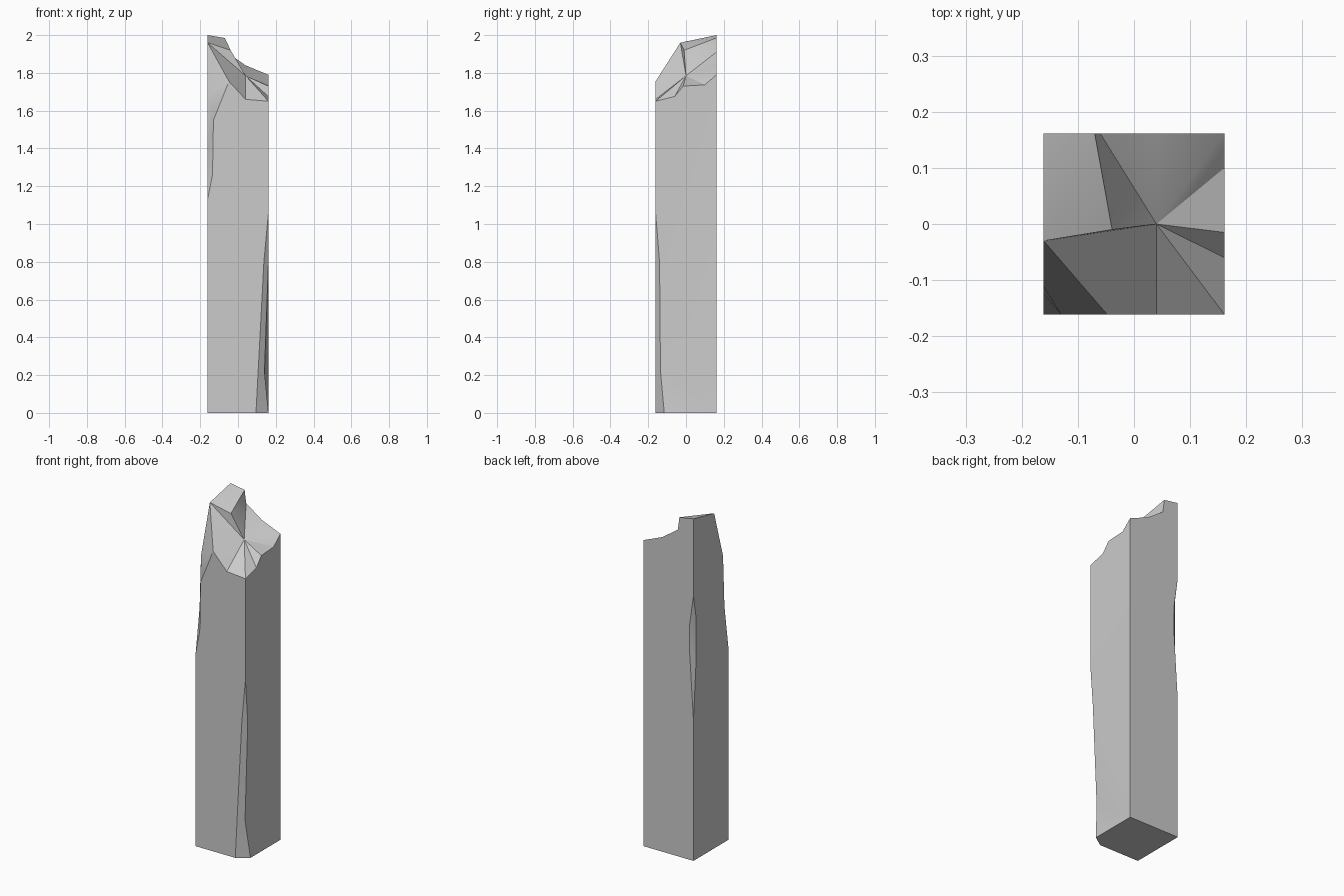
import bpy, bmesh, math

if "Cube" in bpy.data.objects:
    bpy.data.objects.remove(bpy.data.objects["Cube"])

H = 0.161  # half width of the square pillar


def front(*pts):
    return [(x, -H, z) for x, z in pts]


def back(*pts):
    return [(x, H, z) for x, z in pts]


def left(*pts):
    return [(-H, y, z) for y, z in pts]


def right(*pts):
    return [(H, y, z) for y, z in pts]


# broken rim, one run per side, plus the crack and the hollow of the break
rim_front = front((-0.048, 1.755), (0.04, 1.66), (H, 1.65))
rim_right = right((-H, 1.65), (-0.06, 1.675), (-0.015, 1.73), (0.1, 1.737), (H, 1.79))
rim_back = back((H, 1.79), (0.04, 1.84), (-0.06, 1.91))
rim_high = back((-0.07, 1.985), (-H, 2.0))
shoulder = (-H, -0.03, 1.96)
crack_tip = (-0.039, -0.01, 1.92)
hollow = (0.04, 0.0, 1.785)

# chipped corners, as paths along the two faces they meet
chip_a_front = front((-H, 1.13), (-0.135, 1.26), (-0.13, 1.55))
chip_a_left = left((-H, 1.13), (-0.125, 1.38), (-0.112, 1.68))
chip_b_front = front((0.095, 0), (0.137, 0.8), (H, 1.06))
chip_b_right = right((-0.115, 0), (-0.14, 0.8), (-H, 1.06))
dent = (0.14, -0.135, 0.22)
chip_c_back = back((-H, 0.82), (-0.135, 1.23), (-0.137, 1.38), (-H, 1.55))
chip_c_left = left((H, 0.82), (0.137, 1.16), (0.138, 1.42), (H, 1.55))

bm = bmesh.new()


def face(*pts):
    unique = list(dict.fromkeys(pts))
    if len(unique) > 2:
        bm.faces.new([bm.verts.new(p) for p in unique])


def strip(a, b):
    for i in range(len(a) - 1):
        face(a[i], b[i], b[i + 1], a[i + 1])


# four sides and base
bl, fl, br = (-H, H, 0), (-H, -H, 0), (H, H, 0)
face(fl, *chip_b_front, *rim_front[::-1], *chip_a_front[::-1])
face(*chip_b_right[1:][::-1], br, *rim_right[::-1])
face(br, bl, *chip_c_back, *rim_high[::-1], *rim_back[::-1])
face(bl, fl, *chip_a_left, shoulder, rim_high[1], *chip_c_left[::-1])
face(fl, bl, br, chip_b_right[0], chip_b_front[0])

# corner chips
strip(chip_a_left + [shoulder], chip_a_front + [rim_front[0]])
strip(chip_c_back, chip_c_left)
strip(chip_b_front[1:], chip_b_right[1:])
face(chip_b_front[0], chip_b_right[0], dent)
face(chip_b_front[0], dent, chip_b_right[1], chip_b_front[1])
face(dent, br, chip_b_right[1])
face(dent, chip_b_right[0], br)

# hollow break, upper ledge and crack wall
edge = [shoulder] + rim_front + rim_right[1:] + rim_back[1:] + [crack_tip, shoulder]
for p, q in zip(edge, edge[1:]):
    face(hollow, p, q)
face(shoulder, crack_tip, *rim_high)
face(crack_tip, rim_back[-1], rim_high[0])

bmesh.ops.remove_doubles(bm, verts=bm.verts, dist=0.0005)
bmesh.ops.recalc_face_normals(bm, faces=bm.faces)
bmesh.ops.triangulate(bm, faces=[f for f in bm.faces if len(f.verts) == 4])
for f in bm.faces:
    f.smooth = True

mesh = bpy.data.meshes.new("broken_pillar")
bm.to_mesh(mesh)
bm.free()
mesh.set_sharp_from_angle(angle=math.radians(32))
pillar = bpy.data.objects.new("broken_pillar", mesh)
bpy.context.collection.objects.link(pillar)
